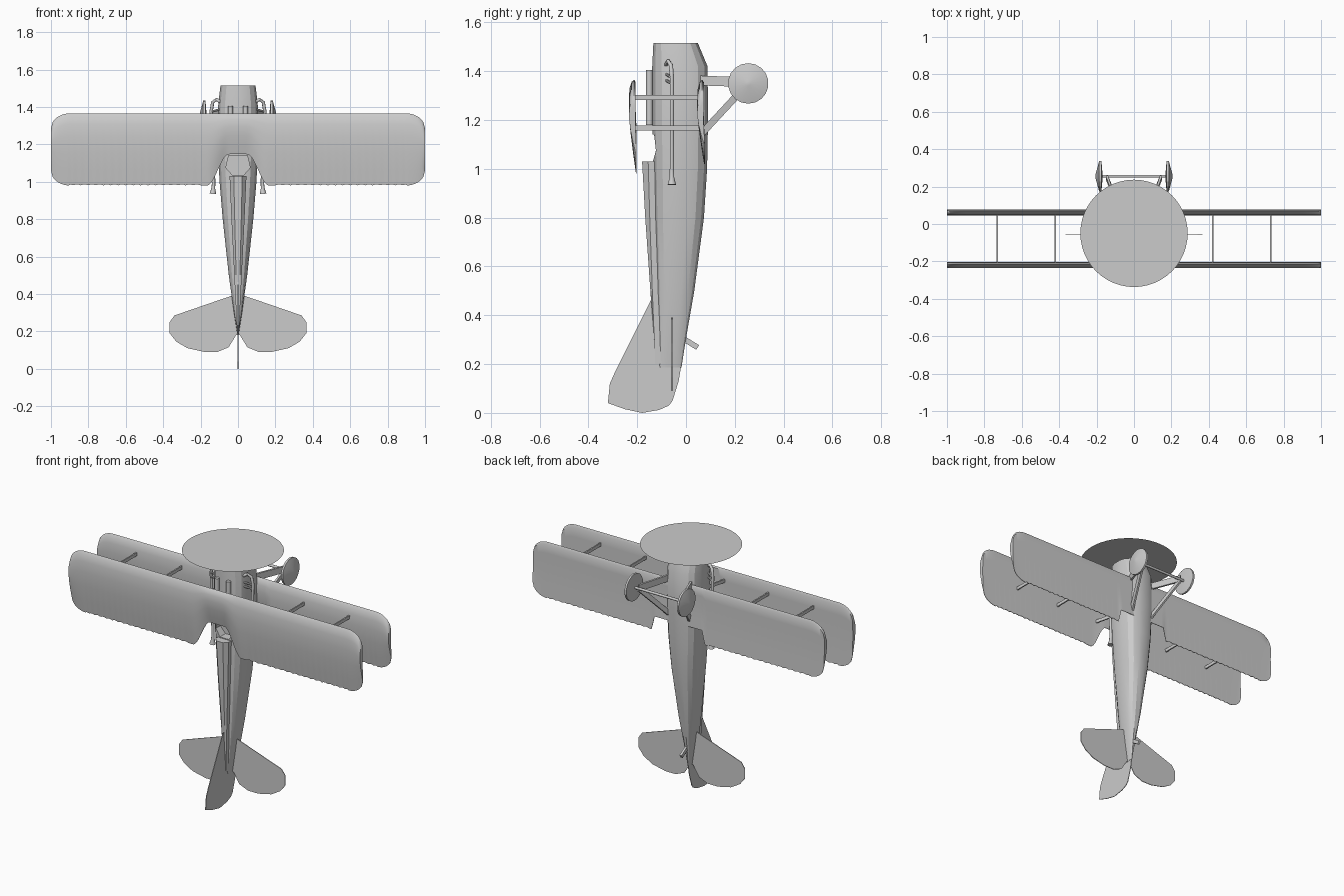
import bpy, bmesh, math
from mathutils import Vector

if "Cube" in bpy.data.objects:
    bpy.data.objects.remove(bpy.data.objects["Cube"])


def finish(name, bm, smooth=None):
    bmesh.ops.recalc_face_normals(bm, faces=bm.faces)
    me = bpy.data.meshes.new(name)
    bm.to_mesh(me)
    bm.free()
    ob = bpy.data.objects.new(name, me)
    bpy.context.collection.objects.link(ob)
    if smooth:
        bpy.ops.object.select_all(action='DESELECT')
        ob.select_set(True)
        bpy.context.view_layer.objects.active = ob
        bpy.ops.object.shade_smooth_by_angle(angle=math.radians(smooth))
    return ob


def loft(name, rings, smooth=None):
    """Skin equal-length closed rings and cap both ends."""
    bm = bmesh.new()
    rows = [[bm.verts.new(p) for p in r] for r in rings]
    n = len(rows[0])
    for a, b in zip(rows, rows[1:]):
        for i in range(n):
            j = (i + 1) % n
            bm.faces.new((a[i], a[j], b[j], b[i]))
    bm.faces.new(rows[0])
    if len(rows) > 1:
        bm.faces.new(rows[-1])
    return finish(name, bm, smooth)


def bar(name, p, q, thin, wide):
    """Rectangular strut from p to q, thin across x."""
    p, q = Vector(p), Vector(q)
    axis = (q - p).normalized()
    u = (Vector((1, 0, 0)) - axis * axis.x).normalized()
    v = axis.cross(u)
    corners = [u * thin / 2 * a + v * wide / 2 * b
               for a, b in ((-1, -1), (1, -1), (1, 1), (-1, 1))]
    return loft(name, [[e + c for c in corners] for e in (p, q)])


def tube(name, pts, radii, sides=10, smooth=40):
    """Round tube through points with a radius at each."""
    pts = [Vector(p) for p in pts]
    rings = []
    for i, p in enumerate(pts):
        d = (pts[min(i + 1, len(pts) - 1)] - pts[max(i - 1, 0)]).normalized()
        ref = Vector((0, 1, 0)) if abs(d.y) < 0.8 else Vector((0, 0, 1))
        u = d.cross(ref).normalized()
        v = d.cross(u)
        rings.append([p + radii[i] * (u * math.cos(t) + v * math.sin(t))
                      for t in (2 * math.pi * k / sides for k in range(sides))])
    return loft(name, rings, smooth)


def plate(name, outline, thick, axis):
    """Thin flat panel; axis 0 or 1 is the thin direction."""
    rings = []
    for s in (-thick / 2, thick / 2):
        rings.append([(s, a, z) if axis == 0 else (a, -0.057 + s, z) for a, z in outline])
    return loft(name, rings)


# Fuselage: rounded-slab sections (z, half width, top y, belly y)
SECTIONS = [(1.515, .095, -.135, .05), (1.42, .107, -.14, .09), (1.2, .11, -.14, .092),
            (1.0, .10, -.135, .088), (.8, .083, -.13, .075), (.5, .05, -.118, .035),
            (.3, .022, -.11, 0), (.185, .004, -.11, -.018)]


def body_ring(z, w, y0, y1, sides=16):
    ring = []
    for k in range(sides):
        t = 2 * math.pi * (k + .5) / sides
        c, s = math.cos(t), math.sin(t)
        e = 2 / 2.7
        ring.append((w * math.copysign(abs(c) ** e, c),
                     (y0 + y1) / 2 + (y1 - y0) / 2 * math.copysign(abs(s) ** e, s), z))
    return ring


fuselage = loft("fuselage", [body_ring(*s) for s in SECTIONS], 22)

# Cockpit opening cut into the top
cutter = loft("cockpit_cutter", [[(x, y, z) for x, z in
              ((-.03, 1.035), (.03, 1.035), (.065, 1.075), (.05, 1.14), (-.05, 1.14), (-.065, 1.075))]
              for y in (-.25, -.08)])
cutter.hide_render = True
cutter.hide_viewport = True
mod = fuselage.modifiers.new("cockpit", 'BOOLEAN')
mod.operation = 'DIFFERENCE'
mod.object = cutter

# Headrest fairing running down to the tail
loft("headrest_fairing", [[(-w, -.1, z), (-w, (y - .1) / 2 - .015, z), (-w * .5, y, z),
                           (w * .5, y, z), (w, (y - .1) / 2 - .015, z), (w, -.1, z)]
     for z, w, y in ((1.03, .045, -.18), (.8, .035, -.167), (.5, .02, -.146), (.2, .005, -.122))])


# Wings: cambered section lofted along the span
def wing(name, y, le0, te0, te_func):
    foil = [(0, .010), (.04, .020), (.15, .028), (.32, .031), (.55, .025), (.8, .013), (1, .002),
            (1, -.001), (.8, .001), (.5, .004), (.2, .003), (.04, .003)]
    rings, r, n = [], .1, 200
    for i in range(n + 1):
        x = -math.cos(math.pi * i / n) * .15 + .85 * (2 * i / n - 1)
        t = max(0, (abs(x) - (1 - r)) / r)
        cut = .8 * r * (1 - math.sqrt(max(0, 1 - t * t)))
        scallop = .006 * abs(math.sin(math.pi * x / .04)) if .2 < abs(x) < .9 else 0
        le, te = le0 - cut, te_func(abs(x), te0) + cut + scallop
        rings.append([(x, y - h, le + (te - le) * c) for c, h in foil])
    return loft(name, rings, 35)


def upper_te(x, te):
    # smooth arch over the cockpit
    s = min(1, max(0, (x - .05) / .115))
    return te + .167 * (1 - s * s * (3 - 2 * s))


def lower_te(x, te):
    # stepped cut-out beside the fuselage
    return te + .085 * min(1, max(0, (.18 - x) / .015))


wing("upper_wing", -.203, 1.365, .98, upper_te)
wing("lower_wing", .076, 1.365, 1.02, lower_te)

# Tail surfaces
fin = [(-.11, .5), (-.14, .47), (-.29, .17), (-.312, .12), (-.32, .04), (-.25, .015), (-.18, 0),
       (-.11, .012), (-.07, .03), (-.055, .05), (-.03, .13), (-.012, .24), (-.005, .3)]
plate("fin_and_rudder", fin, .004, 0)
tail = [(0, .39), (.035, .39), (.34, .285), (.365, .25), (.365, .19), (.33, .145), (.27, .11),
        (.18, .09), (.11, .09), (.05, .115), (.01, .18), (0, .18)]
bar("tail_skid", (0, -.02, .31), (0, .048, .268), .014, .022)

# Spinning propeller disc, just ahead of the nose
loft("propeller_disc", [[(.287 * math.cos(a), -.05 + .287 * math.sin(a), 1.549)
                         for a in (2 * math.pi * k / 48 for k in range(48))]])

# Landing gear axle
tube("axle", [(-.19, .255, 1.35), (.19, .255, 1.35)], [.008, .008])

for side, s in (("left", -1), ("right", 1)):
    plate(side + "_tailplane", [(s * x, z) for x, z in tail], .004, 1)
    # Wheel: rim with a cone on the outer face and a shallow one inside
    tube(side + "_wheel", [(s * x, .255, 1.35) for x in (.168, .174, .186, .206)],
         [.012, .083, .083, .01], 18, 20)
    # Undercarriage legs
    bar(side + "_front_gear_leg", (s * .075, .05, 1.362), (s * .145, .258, 1.355), .012, .04)
    bar(side + "_rear_gear_leg", (s * .07, .06, 1.14), (s * .145, .25, 1.345), .012, .028)
    # Interplane and centre struts
    for z, nm in ((1.293, "front"), (1.167, "rear")):
        for x in (.42, .73):
            bar(f"{side}_{nm}_wing_strut_{int(x * 100)}", (s * x, -.212, z), (s * x, .065, z), .008, .02)
        bar(f"{side}_{nm}_centre_strut", (s * .09, -.09, z), (s * .12, -.212, z), .008, .02)
    # Gun on the top decking
    tube(side + "_gun", [(s * .04, -.15, 1.18), (s * .04, -.15, 1.405)], [.014, .014])
    # Exhaust pipe with curled top, stubs and flared outlet
    tube(side + "_exhaust", [(s * .09, -.082, 1.425), (s * .115, -.073, 1.44), (s * .135, -.062, 1.425),
                             (s * .143, -.058, 1.38), (s * .138, -.058, 1.2), (s * .13, -.058, 1.0),
                             (s * .132, -.058, .965), (s * .134, -.058, .935)],
         [.009, .009, .009, .009, .009, .009, .010, .018])
    for i in range(2):
        z = 1.35 + i * .025
        tube(f"{side}_exhaust_stub_{i}", [(s * .095, -.08, z + .012), (s * .14, -.06, z)], [.006, .006], 8)
